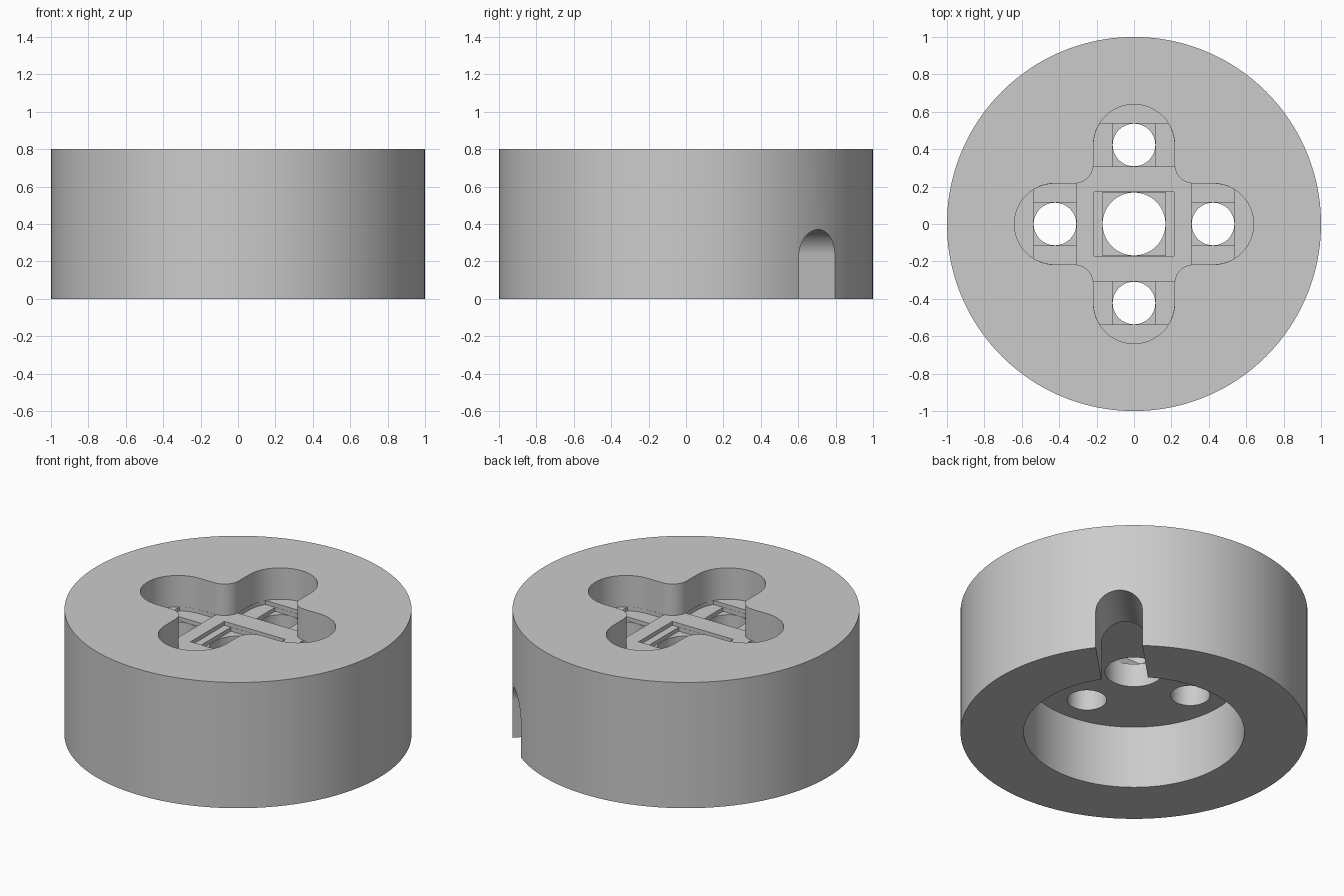
import bpy, bmesh
from math import sin, cos, pi, radians, sqrt
from mathutils import Matrix

old = bpy.data.objects.get("Cube")
if old:
    bpy.data.objects.remove(old, do_unlink=True)

HEIGHT, WEB_LOW, WEB_HIGH, STEP = 0.8, 0.4, 0.6, 0.025
HALF, ARM, FILLET = 0.217, 0.4225, 0.1
GAP = 0.001

grey = bpy.data.materials.new("plain grey")
grey.use_nodes = True
grey.diffuse_color = (0.6, 0.6, 0.6, 1)
grey.node_tree.nodes["Principled BSDF"].inputs["Base Color"].default_value = grey.diffuse_color


def arc(cx, cy, r, start, end, steps):
    angles = [radians(start + (end - start) * i / steps) for i in range(steps + 1)]
    return [(cx + r * cos(a), cy + r * sin(a)) for a in angles]


def circle(r, steps, cx=0, cy=0):
    return arc(cx, cy, r, 0, 360, steps)[:-1]


def rect(hx, hy, cx=0, cy=0):
    return [(cx - hx, cy - hy), (cx + hx, cy - hy), (cx + hx, cy + hy), (cx - hx, cy + hy)]


def prism(name, outline, low, high, matrix=Matrix()):
    """Extrude a flat outline from low to high."""
    bm = bmesh.new()
    base = bm.faces.new([bm.verts.new((x, y, low)) for x, y in outline])
    top = bmesh.ops.extrude_face_region(bm, geom=[base])["geom"]
    verts = [g for g in top if isinstance(g, bmesh.types.BMVert)]
    bmesh.ops.translate(bm, verts=verts, vec=(0, 0, high - low))
    bmesh.ops.recalc_face_normals(bm, faces=bm.faces)
    bm.transform(matrix)
    mesh = bpy.data.meshes.new(name)
    bm.to_mesh(mesh)
    bm.free()
    mesh.materials.append(grey)
    obj = bpy.data.objects.new(name, mesh)
    bpy.context.collection.objects.link(obj)
    return obj


body = prism("round_body", circle(1, 160), 0, HEIGHT)
bpy.context.view_layer.objects.active = body


def cut(outline, low, high, matrix=Matrix()):
    cutter = prism("cutter", outline, low, high, matrix)
    cutter.hide_render = True
    mod = body.modifiers.new("cut", "BOOLEAN")
    mod.operation, mod.solver, mod.object = "DIFFERENCE", "EXACT", cutter
    bpy.ops.object.modifier_apply(modifier=mod.name)
    bpy.data.objects.remove(cutter, do_unlink=True)


# Round recess underneath
cut(circle(0.636, 128), -0.1, WEB_LOW)

# Arched cable slot through the wall, running diagonally outwards
s = sqrt(0.5)
radial = Matrix(((-s, 0, s, 0), (s, 0, s, 0), (0, 1, 0, 0), (0, 0, 0, 1)))
cut([(-0.135, -0.1), (0.135, -0.1)] + arc(0, 0.235, 0.135, 0, 180, 32), 0.4, 1.2, radial)

# Four-lobed pocket in the top
quarter = arc(ARM, 0, HALF, -90, 90, 32) + arc(HALF + FILLET, HALF + FILLET, FILLET, 270, 180, 12)
pocket = []
for k in range(4):
    c, n = round(cos(k * pi / 2)), round(sin(k * pi / 2))
    pocket += [(c * x - n * y, n * x + c * y) for x, y in quarter]
cut(pocket, WEB_HIGH, HEIGHT + 0.1)

# Stepped centre hole
cut(rect(0.215, 0.17), WEB_HIGH - STEP, WEB_HIGH + 0.05)
cut(rect(0.17 - GAP, 0.17 - GAP), WEB_HIGH - 2 * STEP, WEB_HIGH + 0.05)
cut(circle(0.168, 64), WEB_LOW - 0.1, WEB_HIGH + 0.05)

# Stepped hole in each lobe, with a shallow channel across the lobe
R = 0.116
rows = [ARM - R] + [ARM + R * i / 8 for i in range(9)]
edge = [(x, sqrt(HALF ** 2 - max(0, x - ARM) ** 2) - GAP) for x in rows]
channel = [(x, -y) for x, y in edge] + edge[::-1]
for k in range(4):
    turn = Matrix.Rotation(k * pi / 2, 4, "Z")
    cut(channel, WEB_HIGH - STEP, WEB_HIGH + 0.05, turn)
    cut(rect(R - GAP, R - GAP, ARM), WEB_HIGH - 2 * STEP, WEB_HIGH + 0.05, turn)
    cut(circle(R - 2 * GAP, 48, ARM), WEB_LOW - 0.1, WEB_HIGH + 0.05, turn)

# Smooth round walls, crisp rims
bpy.ops.object.select_all(action="DESELECT")
body.select_set(True)
bpy.ops.object.shade_smooth_by_angle(angle=radians(30))
